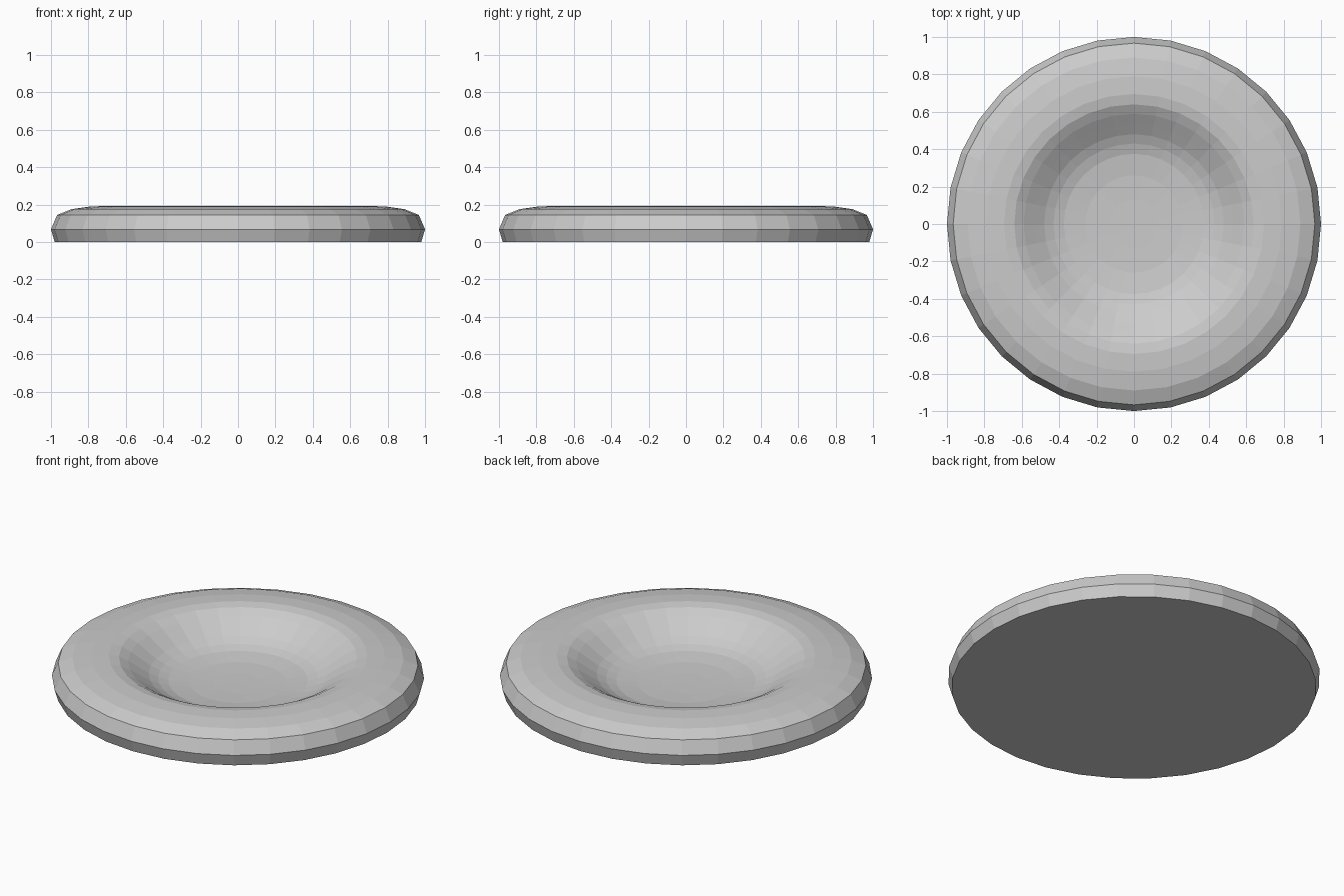
import bpy, bmesh
from math import sin, cos, tau

if "Cube" in bpy.data.objects:
    bpy.data.objects.remove(bpy.data.objects["Cube"])

SIDES = 32
# Half-section (radius, height): outer wall, rounded rim, then down into the bowl
PROFILE = [(0.98, 0.0), (1.0, 0.068), (0.967, 0.145), (0.89, 0.176), (0.79, 0.19),
           (0.695, 0.193), (0.64, 0.183), (0.59, 0.157), (0.53, 0.118), (0.48, 0.086),
           (0.43, 0.063), (0.375, 0.047), (0.26, 0.034), (0.13, 0.03)]

bm = bmesh.new()
rings = [[bm.verts.new((r * cos(tau * i / SIDES), r * sin(tau * i / SIDES), z))
          for i in range(SIDES)] for r, z in PROFILE]

# Skin between rings
for a, b in zip(rings, rings[1:]):
    for i in range(SIDES):
        j = (i + 1) % SIDES
        bm.faces.new((a[i], a[j], b[j], b[i]))

# Flat base and bowl floor
bm.faces.new(rings[0][::-1])
centre = bm.verts.new((0, 0, 0.029))
for i in range(SIDES):
    bm.faces.new((rings[-1][i], rings[-1][(i + 1) % SIDES], centre))

mesh = bpy.data.meshes.new("dish")
bm.to_mesh(mesh)
bm.free()
dish = bpy.data.objects.new("dish", mesh)
bpy.context.collection.objects.link(dish)
